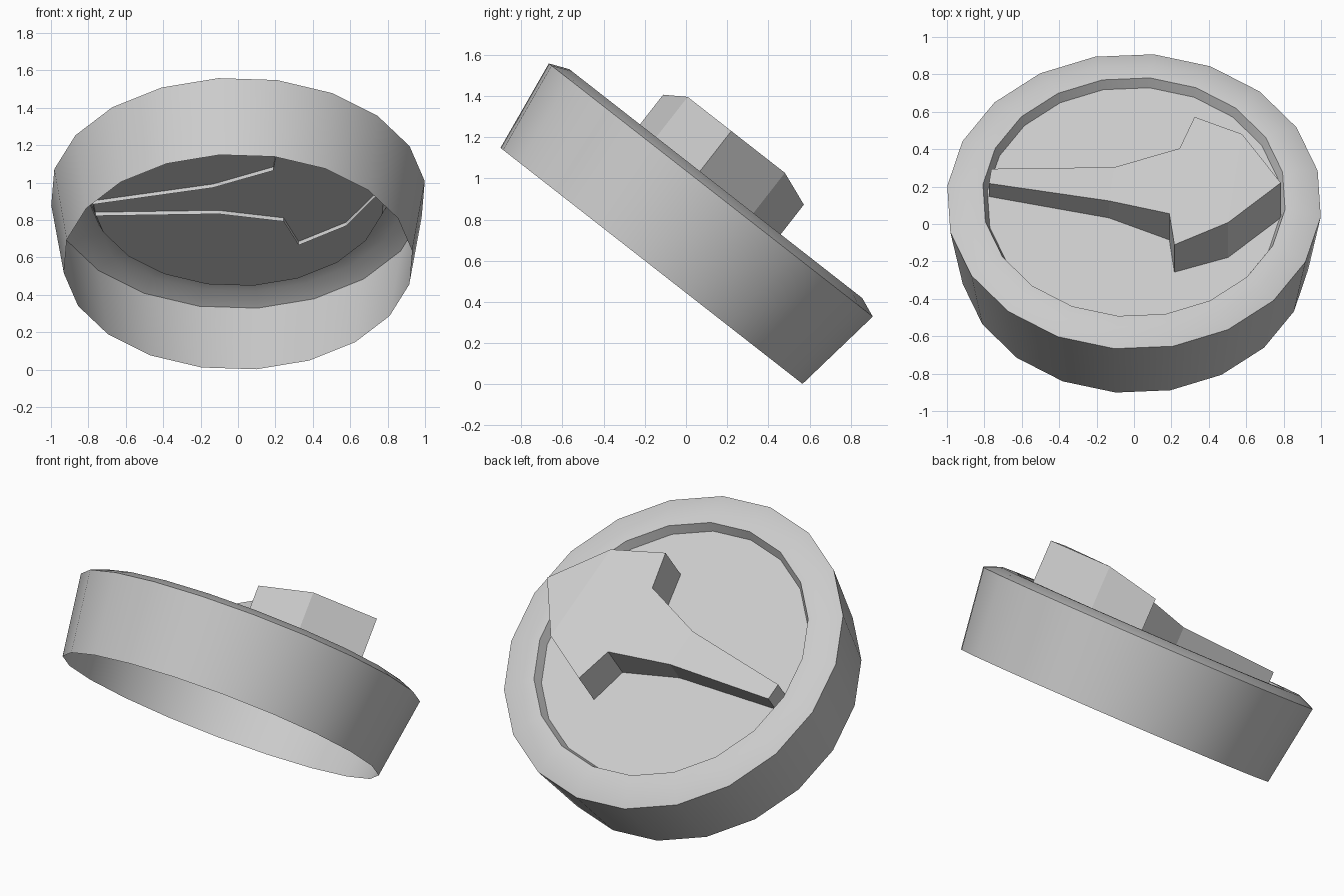
import bpy, bmesh
from math import sin, cos, radians, pi
from mathutils import Matrix

cube = bpy.data.objects.get("Cube")
if cube:
    bpy.data.objects.remove(cube, do_unlink=True)

# Single light grey material
grey = bpy.data.materials.new("light_grey")
grey.use_nodes = True
colour = (0.6, 0.6, 0.6, 1)
grey.diffuse_color = colour
grey.node_tree.nodes["Principled BSDF"].inputs["Base Color"].default_value = colour

# The whole dial leans back about the x axis
TILT = Matrix.Translation((0, -0.1675, 0.575)) @ Matrix.Rotation(radians(-38), 4, 'X')


def finish(bm, name, matrix, smooth):
    mesh = bpy.data.meshes.new(name)
    bm.to_mesh(mesh)
    bm.free()
    mesh.materials.append(grey)
    ob = bpy.data.objects.new(name, mesh)
    bpy.context.collection.objects.link(ob)
    ob.matrix_world = matrix
    if smooth:
        bpy.ops.object.select_all(action='DESELECT')
        ob.select_set(True)
        bpy.context.view_layer.objects.active = ob
        bpy.ops.object.shade_smooth_by_angle(angle=radians(30))
    return ob


# Dial shell: open underneath, flared wall, bevelled rim, recessed panel
SIDES = 20
profile = [(0.936, 0.0), (1.004, 0.4675), (0.908, 0.507), (0.812, 0.507), (0.788, 0.452)]
bm = bmesh.new()
rings = []
for r, z in profile:
    angles = [radians(12) + 2 * pi * i / SIDES for i in range(SIDES)]
    rings.append([bm.verts.new((r * cos(a), r * sin(a), z)) for a in angles])
for low, high in zip(rings, rings[1:]):
    for i in range(SIDES):
        j = (i + 1) % SIDES
        bm.faces.new((low[i], low[j], high[j], high[i]))
bm.faces.new(rings[-1])
finish(bm, "dial_shell", TILT, True)

# Arrow pointer: half outline as (along, half width, height), mirrored across its axis
half = [(-0.775, 0.05, 0.565), (-0.12, 0.115, 0.60), (0.218, 0.223, 0.68),
        (0.272, 0.437, 0.69), (0.545, 0.302, 0.755)]
tip = (0.791, 0.0, 0.755)
BASE = 0.427
bm = bmesh.new()
right = [bm.verts.new((s, -w, z)) for s, w, z in half]
left = [bm.verts.new((s, w, z)) for s, w, z in half]
point = bm.verts.new(tip)
for i in range(len(half) - 1):
    bm.faces.new((right[i], right[i + 1], left[i + 1], left[i]))
bm.faces.new((right[-1], point, left[-1]))
# Side walls drop just through the panel and stay open below
outline = right + [point] + left[::-1]
feet = [bm.verts.new((v.co.x, v.co.y, BASE)) for v in outline]
for i in range(len(outline)):
    j = (i + 1) % len(outline)
    bm.faces.new((feet[i], feet[j], outline[j], outline[i]))
finish(bm, "arrow_pointer", TILT @ Matrix.Rotation(radians(-7.1), 4, 'Z'), False)
